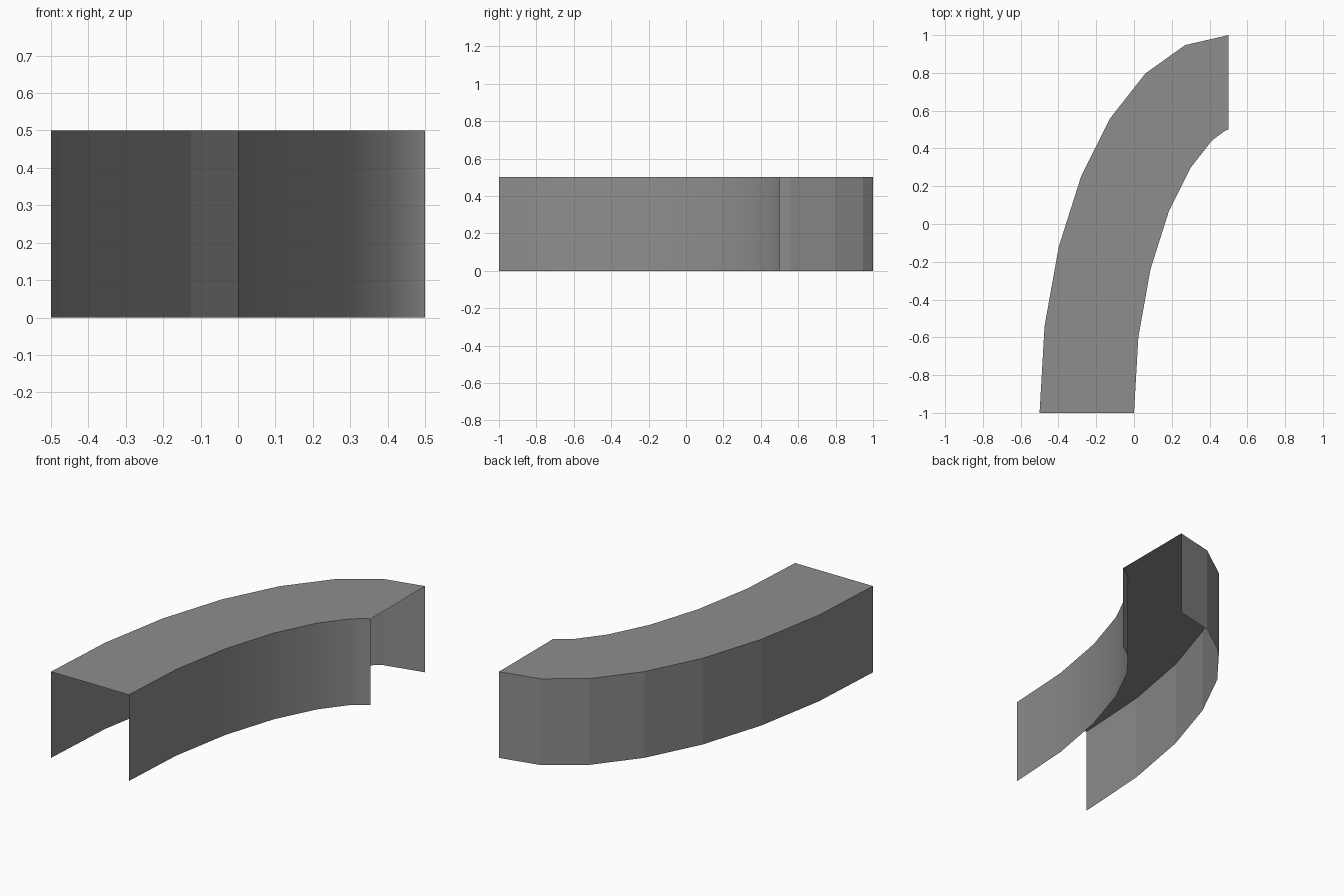
import bpy
import bmesh
from mathutils import Vector

cube = bpy.data.objects.get("Cube")
if cube:
    bpy.data.objects.remove(cube, do_unlink=True)

SEGMENTS, WIDTH, HEIGHT, HANDLE = 7, 0.5, 0.5, 0.5523

grey = bpy.data.materials.new("mid_grey")
grey.use_nodes = True
colour = (0.27, 0.27, 0.27, 1)
grey.diffuse_color = colour
grey.node_tree.nodes["Principled BSDF"].inputs["Base Color"].default_value = colour

# Outer edge: one quarter-turn Bezier, stretched along y
a, b = Vector((-0.5, -1, 0)), Vector((-0.5, -1 + 2 * HANDLE, 0))
c, d = Vector((0.5 - HANDLE, 1, 0)), Vector((0.5, 1, 0))
outer, inner = [], []
for i in range(SEGMENTS + 1):
    t = i / SEGMENTS
    s = 1 - t
    point = a * s**3 + b * 3 * s * s * t + c * 3 * s * t * t + d * t**3
    tangent = ((b - a) * s * s + (c - b) * 2 * s * t + (d - c) * t * t).normalized()
    outer.append(point)
    # Inner edge: constant width to the right of the travel direction
    inner.append(point + WIDTH * Vector((tangent.y, -tangent.x, 0)))

# Curved channel: outer wall, top and inner wall, open below and at both ends
bm = bmesh.new()
up = Vector((0, 0, HEIGHT))
rows = [[bm.verts.new(p) for p in (o, o + up, n + up, n)] for o, n in zip(outer, inner)]
for near, far in zip(rows, rows[1:]):
    for k in range(3):
        face = bm.faces.new((near[k], near[k + 1], far[k + 1], far[k]))
        face.smooth = k == 2
        # Crisp rims along the top
        for edge in face.edges:
            if k == 1 and edge.verts[0] in near and edge.verts[1] in far:
                edge.smooth = False
            elif k == 1 and edge.verts[0] in far and edge.verts[1] in near:
                edge.smooth = False

mesh = bpy.data.meshes.new("curved_channel")
bm.to_mesh(mesh)
bm.free()
mesh.materials.append(grey)
channel = bpy.data.objects.new("curved_channel", mesh)
bpy.context.collection.objects.link(channel)
